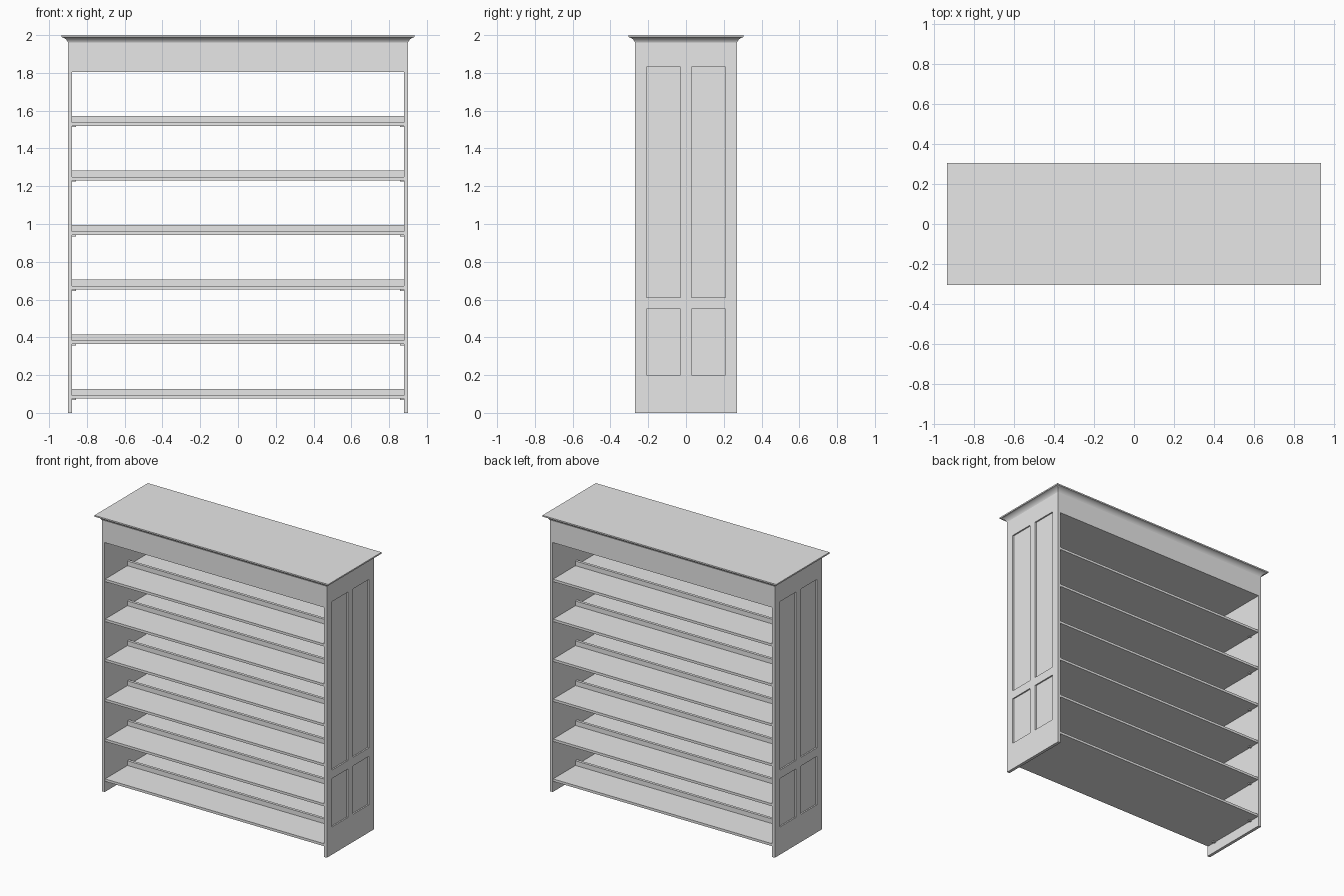
import bpy, bmesh, math

cube = bpy.data.objects.get("Cube")
if cube:
    bpy.data.objects.remove(cube)

GREY = 0.8
paint = bpy.data.materials.new("light_grey")
paint.diffuse_color = (GREY, GREY, GREY, 1)
paint.use_nodes = True
paint.node_tree.nodes["Principled BSDF"].inputs["Base Color"].default_value = (GREY, GREY, GREY, 1)

HALF_W, HALF_D, WALL = 0.90, 0.27, 0.022
INNER = HALF_W - WALL
HEADER_Z, CROWN_Z, TOP = 1.805, 1.96, 2.0


def finish(name, bm):
    bmesh.ops.recalc_face_normals(bm, faces=bm.faces)
    mesh = bpy.data.meshes.new(name)
    bm.to_mesh(mesh)
    bm.free()
    mesh.materials.append(paint)
    obj = bpy.data.objects.new(name, mesh)
    bpy.context.collection.objects.link(obj)
    return obj


def box_mesh(x, y, z):
    """Box spanning three (low, high) ranges."""
    bm = bmesh.new()
    bmesh.ops.create_cube(bm, size=1)
    for v in bm.verts:
        v.co = [r[0] if c < 0 else r[1] for c, r in zip(v.co, (x, y, z))]
    return bm


def box(name, x, y, z):
    return finish(name, box_mesh(x, y, z))


# Side walls with four recessed panels on the outside
PANEL_Y = ((-0.21, -0.028), (0.028, 0.21))
PANEL_Z = ((0.20, 0.55), (0.612, 1.83))


def inside(value, ranges):
    return any(a < value < b for a, b in ranges)


for side, label in ((1, "left"), (-1, "right")):
    xs = sorted((side * INNER, side * HALF_W))
    bm = box_mesh(xs, (-HALF_D, HALF_D), (0, CROWN_Z))
    for axis, ranges in ((1, PANEL_Y), (2, PANEL_Z)):
        for cut in (c for r in ranges for c in r):
            point, normal = [0, 0, 0], [0, 0, 0]
            point[axis], normal[axis] = cut, 1
            bmesh.ops.bisect_plane(bm, geom=bm.verts[:] + bm.edges[:] + bm.faces[:],
                                   plane_co=point, plane_no=normal)
    bm.normal_update()
    panels = []
    for f in bm.faces:
        c = f.calc_center_median()
        if f.normal.x * side > 0.9 and inside(c.y, PANEL_Y) and inside(c.z, PANEL_Z):
            panels.append(f)
    bmesh.ops.inset_individual(bm, faces=panels, thickness=0, depth=-0.01)
    finish(label + "_side_wall", bm)

# Closed header between the walls
box("header", (-INNER, INNER), (-HALF_D, HALF_D), (HEADER_Z, CROWN_Z))

# Crown moulding: a cove swept round the header with a thin lip
STEPS, FLARE, LIP_Z = 8, 0.035, 1.99
profile = []
for i in range(STEPS + 1):
    a = math.pi / 3 * i / STEPS + math.pi / 12
    profile.append((math.cos(math.pi / 12) - math.cos(a), math.sin(a) - math.sin(math.pi / 12)))
reach, rise = profile[-1]
profile = [(FLARE * o / reach, CROWN_Z + (LIP_Z - CROWN_Z) * h / rise) for o, h in profile]
profile.append((FLARE, TOP))

bm = bmesh.new()
rings = [[bm.verts.new((sx * (HALF_W + o), sy * (HALF_D + o), z))
          for sx, sy in ((-1, -1), (1, -1), (1, 1), (-1, 1))] for o, z in profile]
for low, high in zip(rings, rings[1:]):
    for i in range(4):
        j = (i + 1) % 4
        bm.faces.new((low[i], low[j], high[j], high[i]))
bm.faces.new(rings[0][::-1])
bm.faces.new(rings[-1])
crown = finish("crown_moulding", bm)
bpy.ops.object.select_all(action='DESELECT')
crown.select_set(True)
bpy.context.view_layer.objects.active = crown
bpy.ops.object.shade_smooth_by_angle(angle=math.radians(30))

# Six shelves, each with a centre stop strip and small support pins
SHELF_D, SPACING = 0.265, 0.289
for n in range(6):
    top = 0.093 + n * SPACING
    under = top - 0.018
    tag = f"_{n + 1}"
    box("shelf" + tag, (-INNER, INNER), (-SHELF_D, SHELF_D), (under, top))
    box("centre_strip" + tag, (-INNER, INNER), (-0.01, 0.01), (top, top + 0.034))
    for side in (-1, 1):
        for end in (-1, 1):
            box("shelf_pin" + tag, sorted((side * INNER, side * (INNER - 0.02))),
                (end * 0.19 - 0.008, end * 0.19 + 0.008), (under - 0.007, under))
